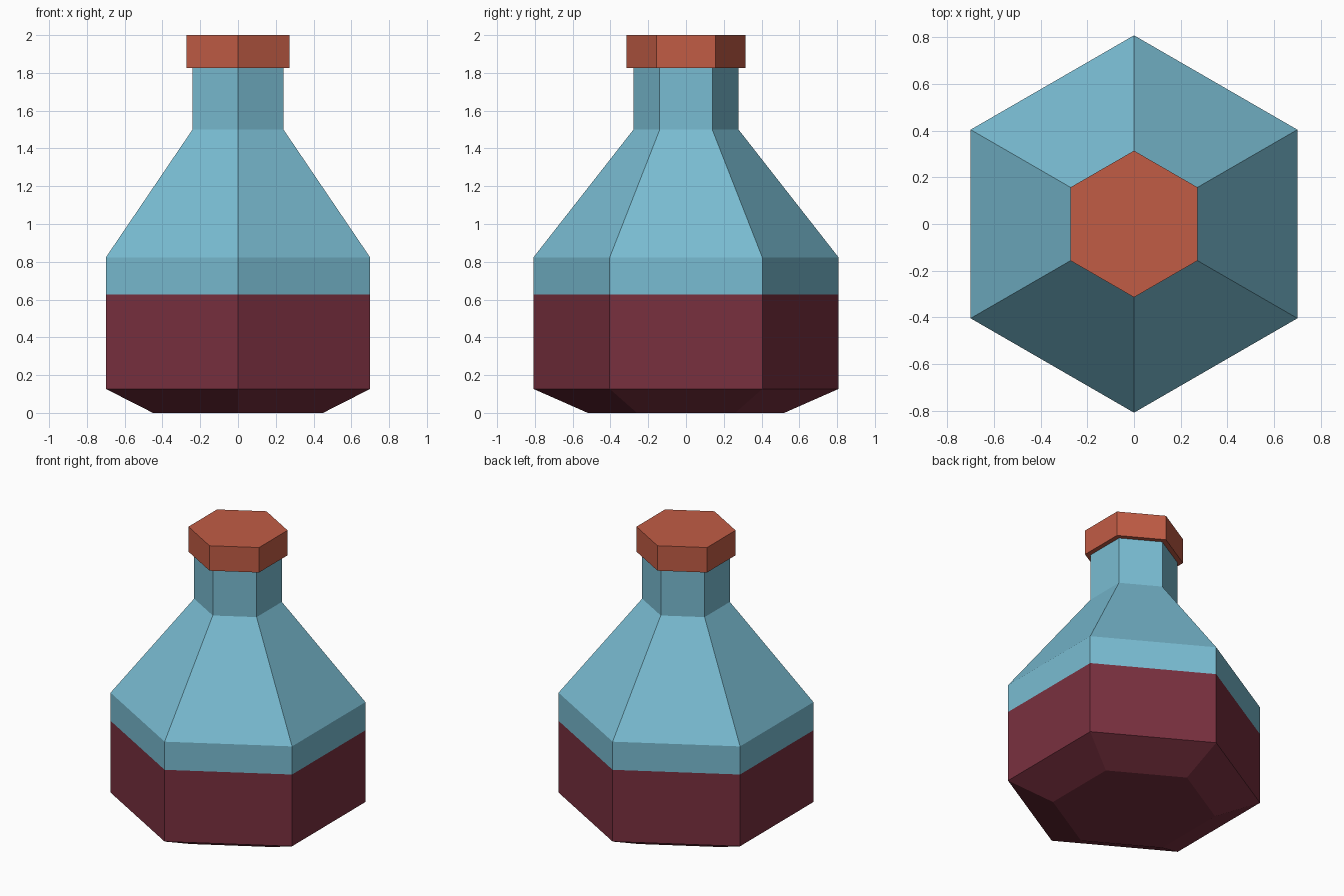
import bpy, bmesh, math

if "Cube" in bpy.data.objects:
    bpy.data.objects.remove(bpy.data.objects["Cube"])

SIDES = 6


def material(name, srgb):
    m = bpy.data.materials.new(name)
    lin = [((c / 255 + 0.055) / 1.055) ** 2.4 for c in srgb]
    m.diffuse_color = (*lin, 1)
    m.use_nodes = True
    m.node_tree.nodes["Principled BSDF"].inputs["Base Color"].default_value = m.diffuse_color
    return m


def hex_solid(name, profile, mats, pick=lambda z: 0):
    """Stack hexagonal rings (radius, z), points on the y axis, and cap both ends."""
    bm = bmesh.new()
    rings = []
    for r, z in profile:
        angles = [math.pi / 2 + i * math.tau / SIDES for i in range(SIDES)]
        rings.append([bm.verts.new((r * math.cos(a), r * math.sin(a), z)) for a in angles])
    for lo, hi in zip(rings, rings[1:]):
        for i in range(SIDES):
            j = (i + 1) % SIDES
            bm.faces.new((lo[i], lo[j], hi[j], hi[i]))
    bm.faces.new(rings[0][::-1])
    bm.faces.new(rings[-1])
    for f in bm.faces:
        f.material_index = pick(f.calc_center_median().z)
    mesh = bpy.data.meshes.new(name)
    bm.to_mesh(mesh)
    bm.free()
    for m in mats:
        mesh.materials.append(m)
    obj = bpy.data.objects.new(name, mesh)
    bpy.context.collection.objects.link(obj)
    return obj


glass = material("blue_glass", (121, 188, 210))
liquid = material("dark_red_liquid", (121, 48, 63))
cork = material("rust_stopper", (193, 92, 69))

# Bottle: everything below the fill line shows the liquid
FILL = 0.627
hex_solid("bottle",
          [(0.52, 0), (0.808, 0.127), (0.808, FILL), (0.808, 0.823),
           (0.278, 1.5), (0.278, 1.826)],
          [glass, liquid], lambda z: 1 if z < FILL else 0)

# Stopper
hex_solid("stopper", [(0.314, 1.826), (0.314, 2.0)], [cork])
